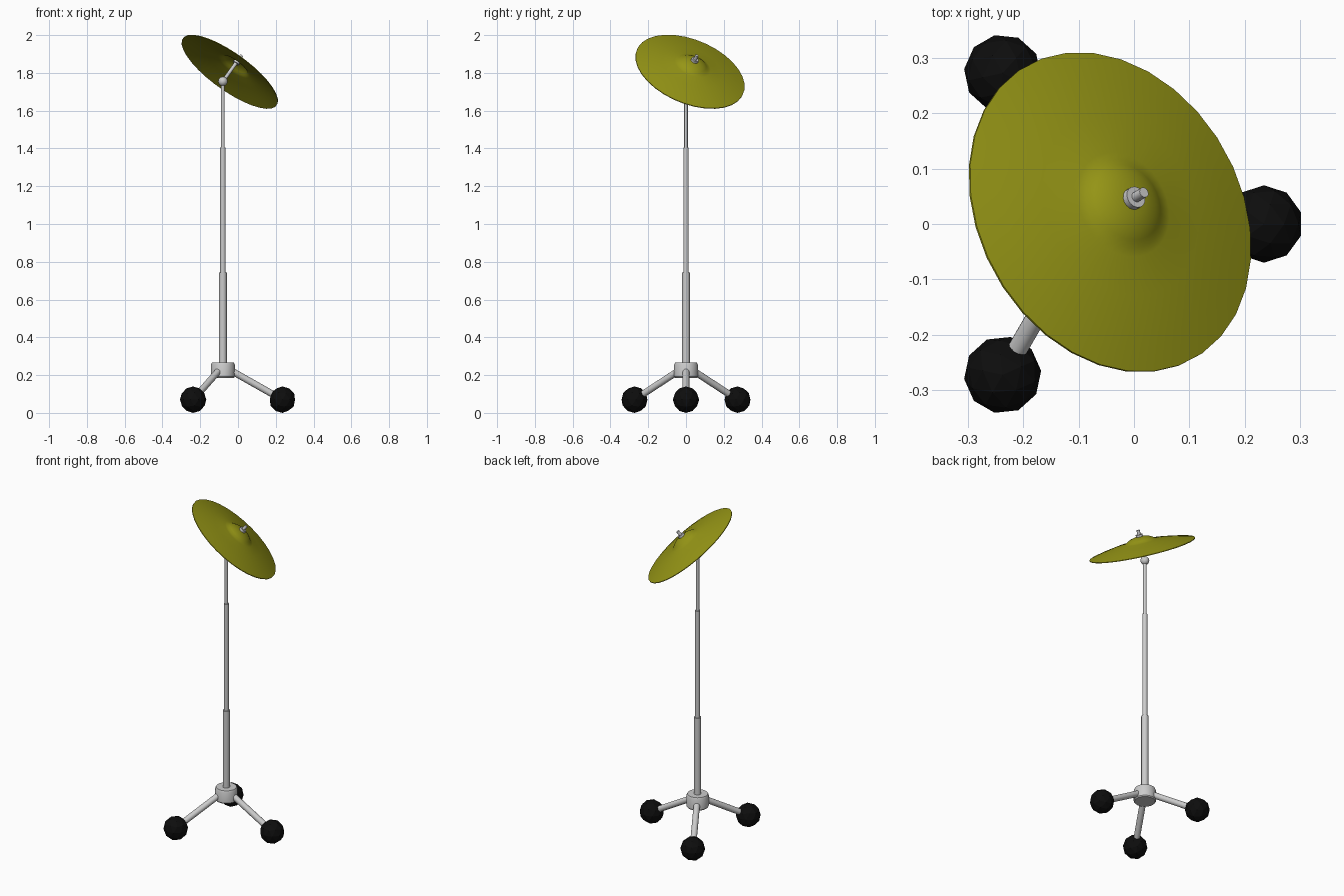
import bpy, bmesh, math
from mathutils import Vector, Matrix

cube = bpy.data.objects.get("Cube")
if cube:
    bpy.data.objects.remove(cube, do_unlink=True)


def material(name, rgb, metallic=0.0):
    m = bpy.data.materials.new(name)
    m.use_nodes = True
    m.diffuse_color = (*rgb, 1)
    bsdf = m.node_tree.nodes["Principled BSDF"]
    bsdf.inputs["Base Color"].default_value = (*rgb, 1)
    bsdf.inputs["Roughness"].default_value = 0.5
    return m


steel = material("light grey steel", (0.6, 0.6, 0.6))
rubber = material("black rubber", (0.004, 0.004, 0.004))
brass = material("olive brass", (0.31, 0.31, 0.008))


def lathe(name, profile, mat, origin, axis=(0, 0, 1), segments=24, smooth=35):
    """Spin (radius, height) points around an axis through origin."""
    bm = bmesh.new()
    rings = []
    for r, h in profile:
        if r < 1e-6:
            rings.append([bm.verts.new((0, 0, h))])
        else:
            rings.append([bm.verts.new((r * math.cos(a), r * math.sin(a), h))
                          for a in (math.tau * i / segments for i in range(segments))])
    for lo, hi in zip(rings, rings[1:]):
        for i in range(segments):
            j = (i + 1) % segments
            if len(lo) == 1:
                bm.faces.new((lo[0], hi[j], hi[i]))
            elif len(hi) == 1:
                bm.faces.new((lo[i], lo[j], hi[0]))
            else:
                bm.faces.new((lo[i], lo[j], hi[j], hi[i]))
    bmesh.ops.recalc_face_normals(bm, faces=bm.faces)
    turn = Vector((0, 0, 1)).rotation_difference(Vector(axis)).to_matrix().to_4x4()
    return finish(name, bm, mat, Matrix.Translation(origin) @ turn, smooth)


def finish(name, bm, mat, matrix, smooth=None):
    mesh = bpy.data.meshes.new(name)
    bm.to_mesh(mesh)
    bm.free()
    mesh.materials.append(mat)
    ob = bpy.data.objects.new(name, mesh)
    bpy.context.collection.objects.link(ob)
    ob.matrix_world = matrix
    if smooth:
        bpy.ops.object.select_all(action='DESELECT')
        ob.select_set(True)
        bpy.context.view_layer.objects.active = ob
        bpy.ops.object.shade_smooth_by_angle(angle=math.radians(smooth))
    return ob


def rod(name, start, end, radius, segments=16):
    start, end = Vector(start), Vector(end)
    length = (end - start).length
    return lathe(name, [(0, 0), (radius, 0), (radius, length), (0, length)],
                 steel, start, (end - start).normalized(), segments)


POLE_X = -0.08
pivot = Vector((POLE_X, 0, 1.755))
tilt = Vector((0.551, 0.321, 0.769)).normalized()

# Telescoping pole
for name, z0, z1, r in (("lower_pole", 0.22, 0.742, 0.0205),
                        ("middle_pole", 0.73, 1.405, 0.0145),
                        ("upper_pole", 1.39, 1.755, 0.0095)):
    rod(name, (POLE_X, 0, z0), (POLE_X, 0, z1), r)

# Hub with softened rims
lathe("leg_hub", [(0, 0.186), (0.058, 0.186), (0.063, 0.192), (0.063, 0.255),
                  (0.058, 0.266), (0, 0.266)], steel, (POLE_X, 0, 0), segments=32)

# Three legs with faceted ball feet
for label, degrees in (("left", 0), ("back", 120), ("front", 240)):
    a = math.radians(degrees)
    out = Vector((math.cos(a), math.sin(a), 0))
    base = Vector((POLE_X, 0, 0))
    foot = base + out * 0.315 + Vector((0, 0, 0.07))
    rod(label + "_leg", base + out * 0.03 + Vector((0, 0, 0.231)), foot, 0.018)
    bm = bmesh.new()
    bmesh.ops.create_icosphere(bm, subdivisions=2, radius=0.07)
    finish(label + "_foot", bm, rubber,
           Matrix.Translation(foot) @ Matrix.Rotation(a, 4, 'Z'))

# Tilter joint and the cymbal rod
bm = bmesh.new()
bmesh.ops.create_uvsphere(bm, u_segments=16, v_segments=10, radius=0.025)
finish("tilter_joint", bm, steel, Matrix.Translation(pivot), 40)
rod("cymbal_rod", pivot, pivot + tilt * 0.178, 0.0095)
rod("lower_washer", pivot + tilt * 0.124, pivot + tilt * 0.134, 0.018)
rod("upper_washer", pivot + tilt * 0.139, pivot + tilt * 0.152, 0.02)

# Cymbal: shallow cone with a domed bell, thin closed shell
top = [(0.305, 0.068), (0.25, 0.082), (0.17, 0.099), (0.10, 0.110), (0.085, 0.114),
       (0.072, 0.123), (0.055, 0.132), (0.03, 0.139), (0, 0.141)]
under = [(r, h - 0.004) for r, h in reversed(top)]
lathe("cymbal", under + top, brass, pivot, tilt, 32, 50)
